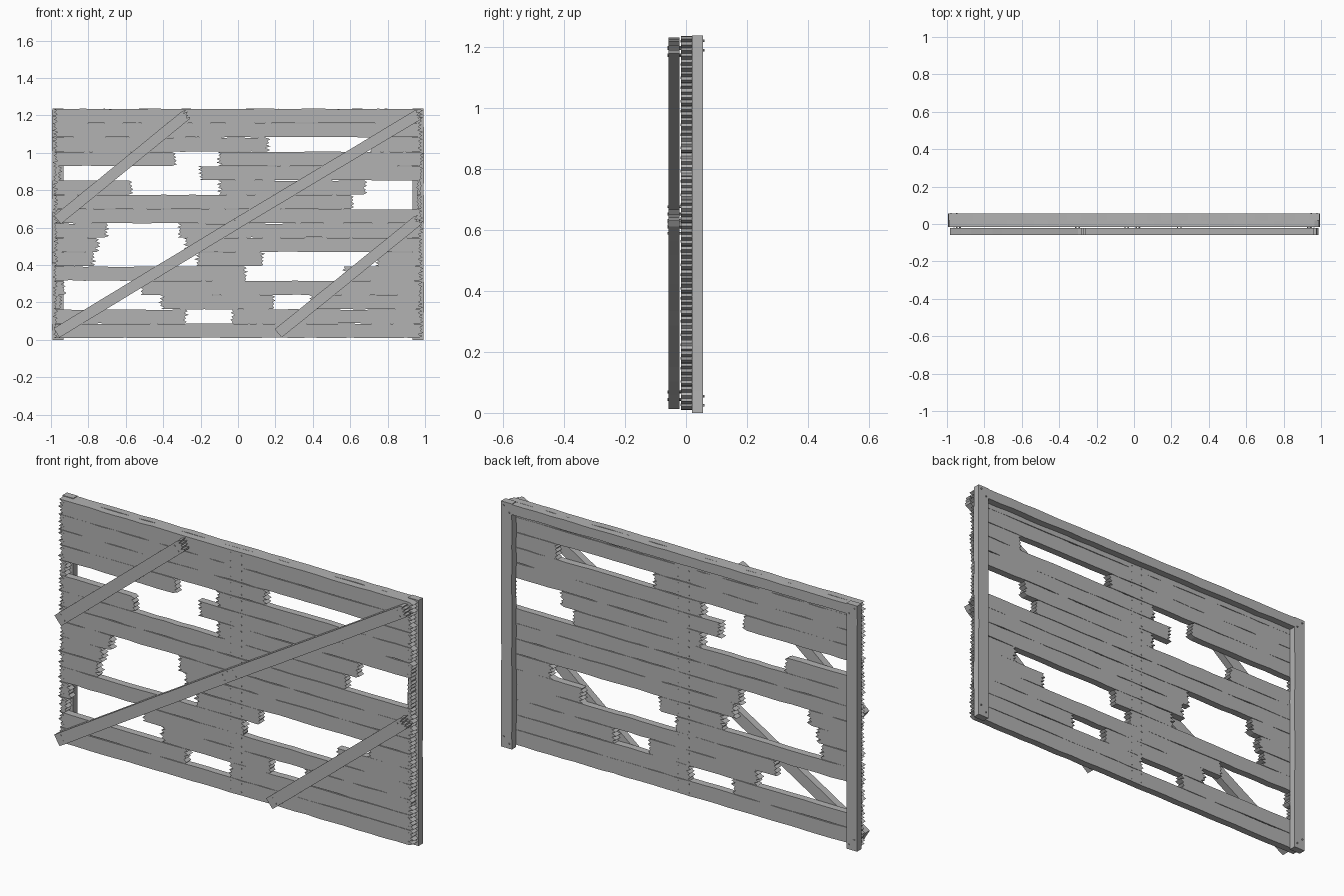
import bpy, bmesh, math, random
from mathutils import Matrix, Vector

random.seed(7)
if "Cube" in bpy.data.objects:
    bpy.data.objects.remove(bpy.data.objects["Cube"])

wood = bpy.data.materials.new("weathered grey")
wood.use_nodes = True
GREY = (0.45, 0.45, 0.45, 1)
wood.diffuse_color = GREY
wood.node_tree.nodes["Principled BSDF"].inputs["Base Color"].default_value = GREY


def finish(bm, name):
    bmesh.ops.recalc_face_normals(bm, faces=bm.faces)
    mesh = bpy.data.meshes.new(name)
    bm.to_mesh(mesh)
    bm.free()
    mesh.materials.append(wood)
    obj = bpy.data.objects.new(name, mesh)
    bpy.context.collection.objects.link(obj)
    return obj


def ragged(x, half, depth):
    """Splintered end running from the bottom to the top of a board."""
    if not depth:
        return [(x, -half), (x, half)]
    n = 8
    pts = []
    for i in range(n + 1):
        side = 1 if i % 2 else -1
        z = -half + 2 * half * i / n
        if 0 < i < n:
            z += random.uniform(-0.2, 0.2) * half / n
        pts.append((x + side * depth * random.uniform(0.1, 1), z))
    return pts


def wavy(x0, x1, z, wobble):
    """Slightly uneven long edge between two ends."""
    n = max(1, int(abs(x1 - x0) / 0.07))
    return [(x0 + (x1 - x0) * i / n, z + random.uniform(-wobble, wobble))
            for i in range(1, n)]


def board(name, x0, x1, half, y0, y1, place, rag0, rag1, wobble=0.002):
    """Board outline in the xz plane, extruded from y0 to y1."""
    left, right = ragged(x0, half, rag0), ragged(x1, half, rag1)
    outline = (wavy(x0 + rag0, x1 - rag1, -half, wobble) + right
               + wavy(x1 - rag1, x0 + rag0, half, wobble) + left[::-1])
    bm = bmesh.new()
    face = bm.faces.new([bm.verts.new((x, y0, z)) for x, z in outline])
    new = bmesh.ops.extrude_face_region(bm, geom=[face])["geom"]
    bmesh.ops.translate(bm, vec=(0, y1 - y0, 0),
                        verts=[v for v in new if isinstance(v, bmesh.types.BMVert)])
    bm.transform(place)
    return finish(bm, name)


def nails(name, points, y0, y1):
    """Row of small nails driven through from y0 to y1."""
    bm = bmesh.new()
    turn = Matrix.Rotation(math.pi / 2, 4, 'X')
    for x, z in points:
        bmesh.ops.create_cone(bm, cap_ends=True, segments=6, radius1=0.004, radius2=0.004,
                              depth=y1 - y0,
                              matrix=Matrix.Translation((x, (y0 + y1) / 2, z)) @ turn)
    return finish(bm, name)


# Plank rows, with the broken-out stretches of each row
ROWS, BASE, PITCH, END = 16, 0.01, 0.0766, 0.978
gaps = {
    1: [(-0.28, -0.03)],
    2: [(-0.95, -0.41), (0.19, 0.39)],
    3: [(-0.93, -0.51)],
    4: [(0.04, 0.57)],
    5: [(-0.77, -0.22), (0.13, 0.74)],
    6: [(-0.75, -0.28)],
    7: [(-0.70, -0.31)],
    9: [(0.61, 0.96)],
    10: [(0.68, 0.96), (-0.57, -0.10)],
    11: [(-0.95, -0.20)],
    12: [(-0.34, -0.10)],
    13: [(0.16, 0.71)],
}
nail_points = []
for row in range(ROWS):
    z = BASE + PITCH * (row + 0.5)
    start, spans = -END, []
    for a, b in sorted(gaps.get(row, [])):
        spans.append((start, a))
        start = b
    spans.append((start, END))
    for k, (a, b) in enumerate(spans):
        rag = min(0.016, (b - a) * 0.4)
        board(f"plank_{row}_{k}", a, b, PITCH / 2 - 0.0008, -0.016, 0.02,
              Matrix.Translation((0, 0, z)), rag, rag)
        for x in (-0.962, -0.03, 0.03, 0.962):
            if a + 0.01 < x < b - 0.01:
                nail_points += [(x, z - 0.022), (x, z + 0.022)]
nails("plank_nails", nail_points, -0.018, 0.022)

# Rear frame: two posts and a top rail in two lengths
upright = Matrix.Rotation(-math.pi / 2, 4, 'Y')
for side, label in ((1, "left"), (-1, "right")):
    place = Matrix.Translation((side * 0.963, 0, 0)) @ upright
    board(f"{label}_post", 0.0, 1.238, 0.03, 0.02, 0.055, place, 0, 0, 0.001)
    rail = Matrix.Translation((side * 0.4665, 0, 1.21))
    board(f"{label}_top_rail", -0.4665, 0.4665, 0.025, 0.02, 0.055, rail, 0, 0, 0.002)
    nails(f"{label}_post_nails",
          [(side * (0.963 + dx), z + dx) for z in (0.04, 1.205) for dx in (-0.015, 0.015)],
          0.05, 0.06)

# Diagonal braces across the front
braces = {
    "lower_main_brace": ((-0.97, 0.037), (-0.01, 0.62), 0, 0.008),
    "upper_main_brace": ((-0.01, 0.62), (0.965, 1.205), 0.008, 0.018),
    "right_brace": ((-0.965, 0.642), (-0.275, 1.205), 0, 0.018),
    "left_brace": ((0.215, 0.035), (0.965, 0.642), 0, 0.018),
}
for name, (p, q, rag0, rag1) in braces.items():
    p, q = Vector(p), Vector(q)
    d = q - p
    place = (Matrix.Translation((p.x, 0, p.y))
             @ Matrix.Rotation(-math.atan2(d.y, d.x), 4, 'Y'))
    board(name, 0, d.length, 0.029, -0.058, -0.021, place, rag0, rag1, 0.0005)
    u = d.normalized()
    n = Vector((-u.y, u.x))
    spots = [p + u * s + n * t for s in (0.035, d.length - 0.035) for t in (-0.015, 0.015)]
    nails(name + "_nails", spots, -0.06, -0.01)
